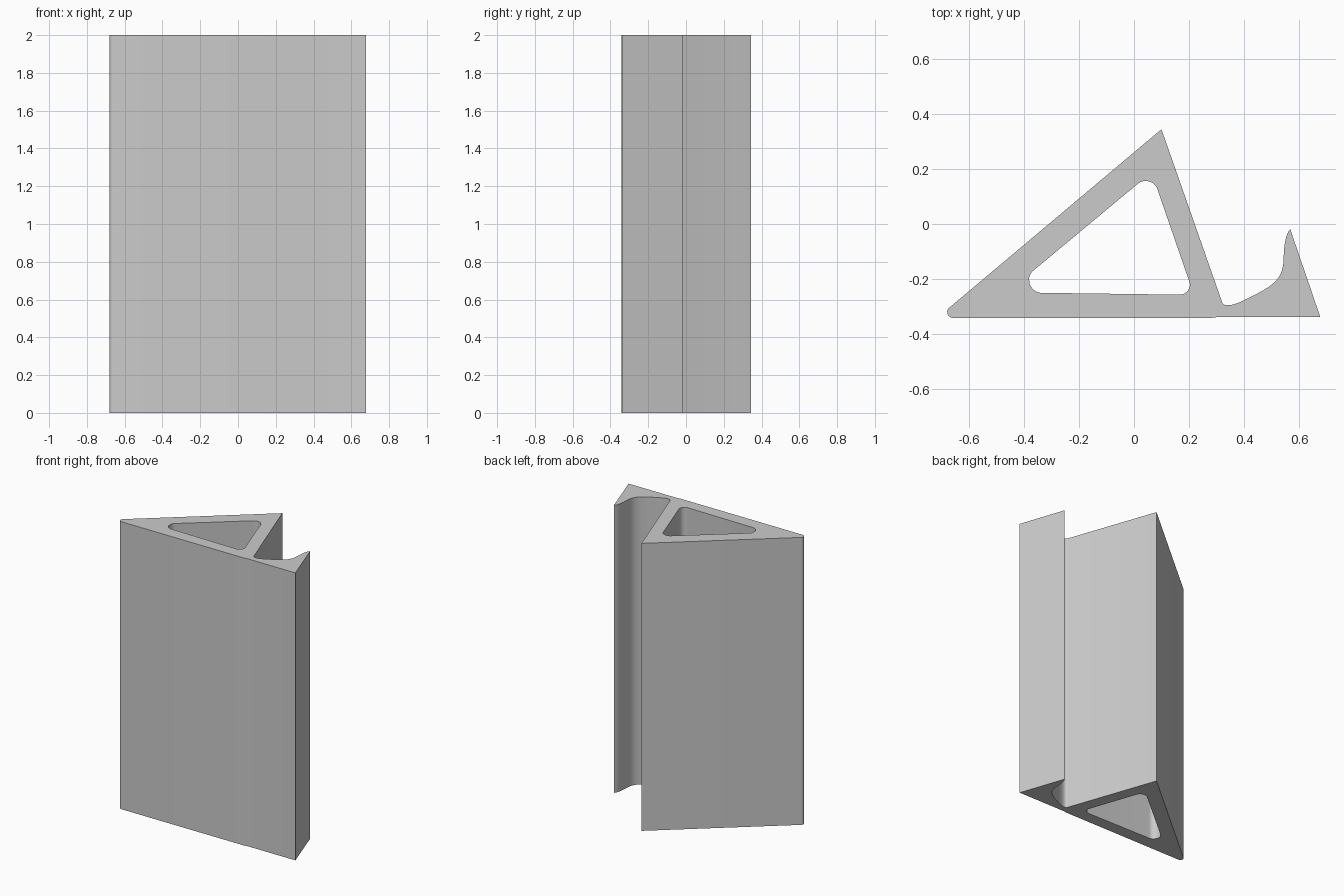
import bpy
import bmesh
import math
from mathutils import Vector
from mathutils.geometry import interpolate_bezier

cube = bpy.data.objects.get("Cube")
if cube:
    bpy.data.objects.remove(cube, do_unlink=True)

HEIGHT = 2.0


def fillet(before, corner, after, radius, steps=10):
    """Points of a round of the given radius at a corner."""
    before, corner, after = Vector(before), Vector(corner), Vector(after)
    u, v = (before - corner).normalized(), (after - corner).normalized()
    half = u.angle(v) / 2
    centre = corner + (u + v).normalized() * radius / math.sin(half)
    start = (corner + u * radius / math.tan(half) - centre).normalized()
    end = (corner + v * radius / math.tan(half) - centre).normalized()
    return [centre + start.lerp(end, i / steps).normalized() * radius
            for i in range(steps + 1)]


def bezier(*controls, steps=12):
    """Points of a cubic curve, without its first point."""
    a, b, c, d = [Vector((x, y, 0)) for x, y in controls]
    return [p.to_2d() for p in interpolate_bezier(a, b, c, d, steps)][1:]


# Outer outline: rounded toe, apex, hooked groove and flat base
apex, heel = (0.10, 0.345), (0.678, -0.338)
base_step = (0.28, -0.342)
outer = fillet(base_step, (-0.717, -0.342), apex, 0.021)
outer += [Vector(apex), Vector((0.321, -0.285))]
outer += bezier((0.321, -0.285), (0.326, -0.300), (0.355, -0.304), (0.423, -0.266))
outer += bezier((0.423, -0.266), (0.515, -0.222), (0.545, -0.195), (0.545, -0.12))
outer += bezier((0.545, -0.12), (0.546, -0.075), (0.553, -0.035), (0.569, -0.019))
outer += [Vector(heel), Vector((0.31, -0.338)), Vector(base_step)]

# Inner opening: triangle with rounded corners
corners = [(-0.462, -0.249), (0.064, 0.188), (0.218, -0.258)]
inner = []
for i, radius in enumerate((0.046, 0.045, 0.036)):
    inner += fillet(corners[i - 1], corners[i], corners[(i + 1) % 3], radius)

# Fill between the outlines and extrude upwards
bm = bmesh.new()
edges = []
for loop in (outer, inner):
    verts = [bm.verts.new((p.x, p.y, 0)) for p in loop]
    edges += [bm.edges.new((verts[i - 1], verts[i])) for i in range(len(verts))]
bmesh.ops.triangle_fill(bm, edges=edges, use_beauty=True)
result = bmesh.ops.extrude_face_region(bm, geom=bm.faces[:], use_keep_orig=True)
top = [g for g in result["geom"] if isinstance(g, bmesh.types.BMVert)]
bmesh.ops.translate(bm, verts=top, vec=(0, 0, HEIGHT))
bmesh.ops.recalc_face_normals(bm, faces=bm.faces[:])

mesh = bpy.data.meshes.new("extruded_profile")
bm.to_mesh(mesh)
bm.free()
profile = bpy.data.objects.new("extruded_profile", mesh)
bpy.context.collection.objects.link(profile)

# Plain grey finish
grey = bpy.data.materials.new("plain_grey")
grey.use_nodes = True
colour = (0.6, 0.6, 0.6, 1)
grey.diffuse_color = colour
grey.node_tree.nodes["Principled BSDF"].inputs["Base Color"].default_value = colour
mesh.materials.append(grey)

bpy.ops.object.select_all(action="DESELECT")
profile.select_set(True)
bpy.context.view_layer.objects.active = profile
bpy.ops.object.shade_smooth_by_angle(angle=math.radians(30))
